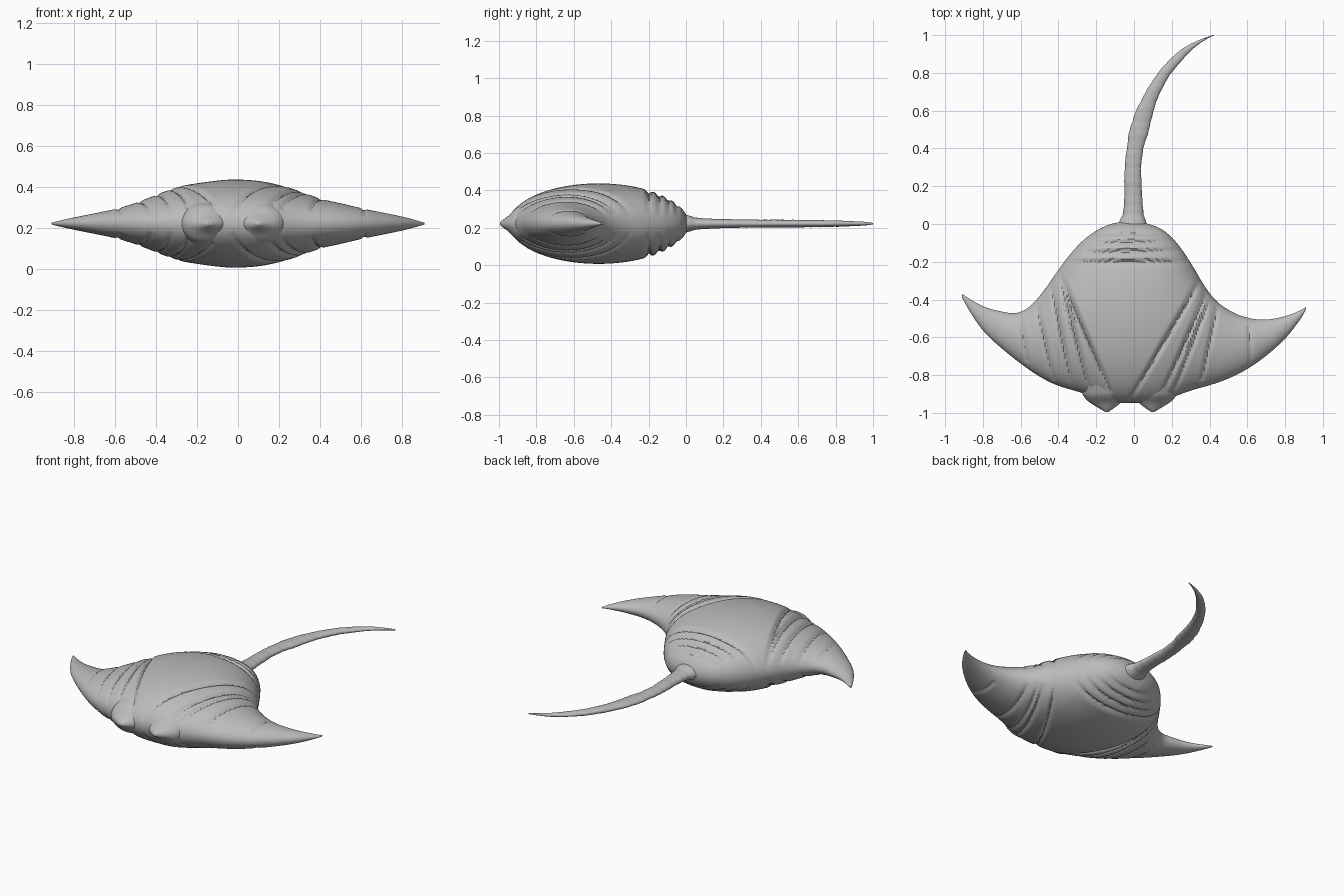
import bpy
import bmesh
import math
from mathutils import Vector

cube = bpy.data.objects.get("Cube")
if cube:
    bpy.data.objects.remove(cube, do_unlink=True)

skin = bpy.data.materials.new("matte grey skin")
skin.use_nodes = True
grey = (0.5, 0.5, 0.5, 1)
skin.diffuse_color = grey
skin.node_tree.nodes["Principled BSDF"].inputs["Base Color"].default_value = grey

MIDDLE = 0.222  # height of the flat mid plane


def sample(table, position, column):
    """Linear lookup in a table whose first column is the position."""
    if position <= table[0][0]:
        return table[0][column]
    for low, high in zip(table, table[1:]):
        if position <= high[0]:
            factor = (position - low[0]) / (high[0] - low[0])
            return low[column] + factor * (high[column] - low[column])
    return table[-1][column]


def rounded(table, position, column, reach):
    """Lookup averaged over a small window, which rounds the corners."""
    reach = min(reach, position - table[0][0], table[-1][0] - position)
    offsets = [reach * step / 3 for step in range(-3, 4)]
    return sum(sample(table, position + o, column) for o in offsets) / len(offsets)


def loft(name, rings):
    """Skin a list of closed rings and cap both ends."""
    bm = bmesh.new()
    loops = [[bm.verts.new(point) for point in ring] for ring in rings]
    for first, second in zip(loops, loops[1:]):
        for i in range(len(first)):
            j = i - 1
            bm.faces.new((first[j], first[i], second[i], second[j]))
    bm.faces.new(loops[0])
    bm.faces.new(loops[-1])
    bmesh.ops.recalc_face_normals(bm, faces=bm.faces)
    mesh = bpy.data.meshes.new(name)
    bm.to_mesh(mesh)
    bm.free()
    mesh.materials.append(skin)
    obj = bpy.data.objects.new(name, mesh)
    bpy.context.collection.objects.link(obj)
    bpy.ops.object.select_all(action="DESELECT")
    obj.select_set(True)
    bpy.context.view_layer.objects.active = obj
    bpy.ops.object.shade_smooth_by_angle(angle=math.radians(40))
    return obj


# Body and wings: x, front edge, back edge, half thickness
outline = [
    (-.91, -.39, -.37, .004), (-.85, -.5, -.41, .02), (-.8, -.57, -.44, .03),
    (-.7, -.66, -.465, .05), (-.6, -.74, -.48, .07), (-.5, -.81, -.39, .1),
    (-.4, -.86, -.24, .14), (-.3, -.885, -.11, .18), (-.2, -.92, -.03, .197),
    (-.1, -.95, .01, .21), (-.03, -.945, .015, .217), (.1, -.95, 0, .21),
    (.2, -.92, -.06, .19), (.3, -.88, -.2, .16), (.4, -.855, -.38, .12),
    (.5, -.82, -.46, .1), (.6, -.77, -.5, .075), (.7, -.7, -.51, .055),
    (.8, -.61, -.49, .035), (.86, -.54, -.47, .02), (.91, -.455, -.44, .004),
]

# Skin folds as plan lines: start x, y, end x, y
folds = [
    (-.4, -.25, -.13, -.88), (-.4, -.25, -.24, -.88), (-.44, -.33, -.33, -.86),
    (-.52, -.42, -.43, -.82), (-.6, -.5, -.57, -.72),
    (.35, -.3, -.02, -.93), (.38, -.38, .15, -.9), (.4, -.4, .22, -.87),
    (.44, -.45, .36, -.82), (.61, -.55, .62, -.73),
    (-.36, -.2, .28, -.2), (-.25, -.15, .26, -.14),
    (-.2, -.1, .22, -.09), (-.18, -.05, .16, -.05),
]
fold_lines = [(Vector((a, b)), Vector((c, d))) for a, b, c, d in folds]


def fold_depth(x, y):
    """Share of the thickness taken away by the nearest fold."""
    point = Vector((x, y))
    depth = 0
    for start, end in fold_lines:
        along = end - start
        t = max(0, min(1, (point - start).dot(along) / along.length_squared))
        distance = (point - start - along * t).length
        if distance < .03:
            depth = max(depth, .11 * math.exp(-(distance / .011) ** 2))
    return depth


def body_ring(x, count=200):
    front, back, thick = (rounded(outline, x, column, .05) for column in (1, 2, 3))
    ring = []
    for i in range(count):
        angle = math.tau * i / count
        y = (front + back) / 2 + (back - front) / 2 * math.cos(angle)
        lift = thick * math.sin(angle) * (1 - fold_depth(x, y))
        ring.append((x, y, MIDDLE + lift))
    return ring


span = outline[-1][0]
stations = 220
loft("body_and_wings",
     [body_ring(span * (2 * i / stations - 1)) for i in range(stations + 1)])

# Tail: y, centre x, half width, half height
tail = [
    (-.08, -.01, .12, .07), (-.02, -.01, .085, .055), (.03, -.005, .06, .036),
    (.1, -.003, .048, .027), (.3, -.007, .043, .022), (.4, .005, .043, .021),
    (.5, .028, .052, .021), (.6, .056, .046, .02), (.7, .1, .038, .019),
    (.8, .16, .035, .017), (.9, .25, .034, .013), (.96, .325, .022, .01),
    (1, .42, .004, .004),
]


def tail_ring(y, count=24):
    """Upright flattened oval, with faint irregular swellings."""
    x, wide, high = (rounded(tail, y, column, .03) for column in (1, 2, 3))
    swell = 1 + .04 * math.sin(y * 90) * math.sin(y * 37)
    return [(x + wide * swell * math.cos(math.tau * i / count), y,
             MIDDLE + high * swell * math.sin(math.tau * i / count))
            for i in range(count)]


tail_steps = 110
tail_start, tail_end = tail[0][0], tail[-1][0]
loft("tail", [tail_ring(tail_start + (tail_end - tail_start) * i / tail_steps)
              for i in range(tail_steps + 1)])

# Head lobes: y, sideways shift, half width, half height
lobe = [
    (-.995, 0, .008, .006), (-.985, 0, .025, .018), (-.965, .002, .055, .03),
    (-.945, .008, .085, .045), (-.91, .015, .11, .085), (-.85, .02, .12, .11),
]
for name, side, centre in (("left_head_lobe", 1, .1), ("right_head_lobe", -1, -.145)):
    rings = []
    for step in range(25):
        y = lobe[0][0] + (lobe[-1][0] - lobe[0][0]) * step / 24
        shift, wide, high = (rounded(lobe, y, column, .015) for column in (1, 2, 3))
        rings.append([(centre + side * shift + wide * math.cos(math.tau * i / 32), y,
                       MIDDLE + high * math.sin(math.tau * i / 32))
                      for i in range(32)])
    loft(name, rings)
